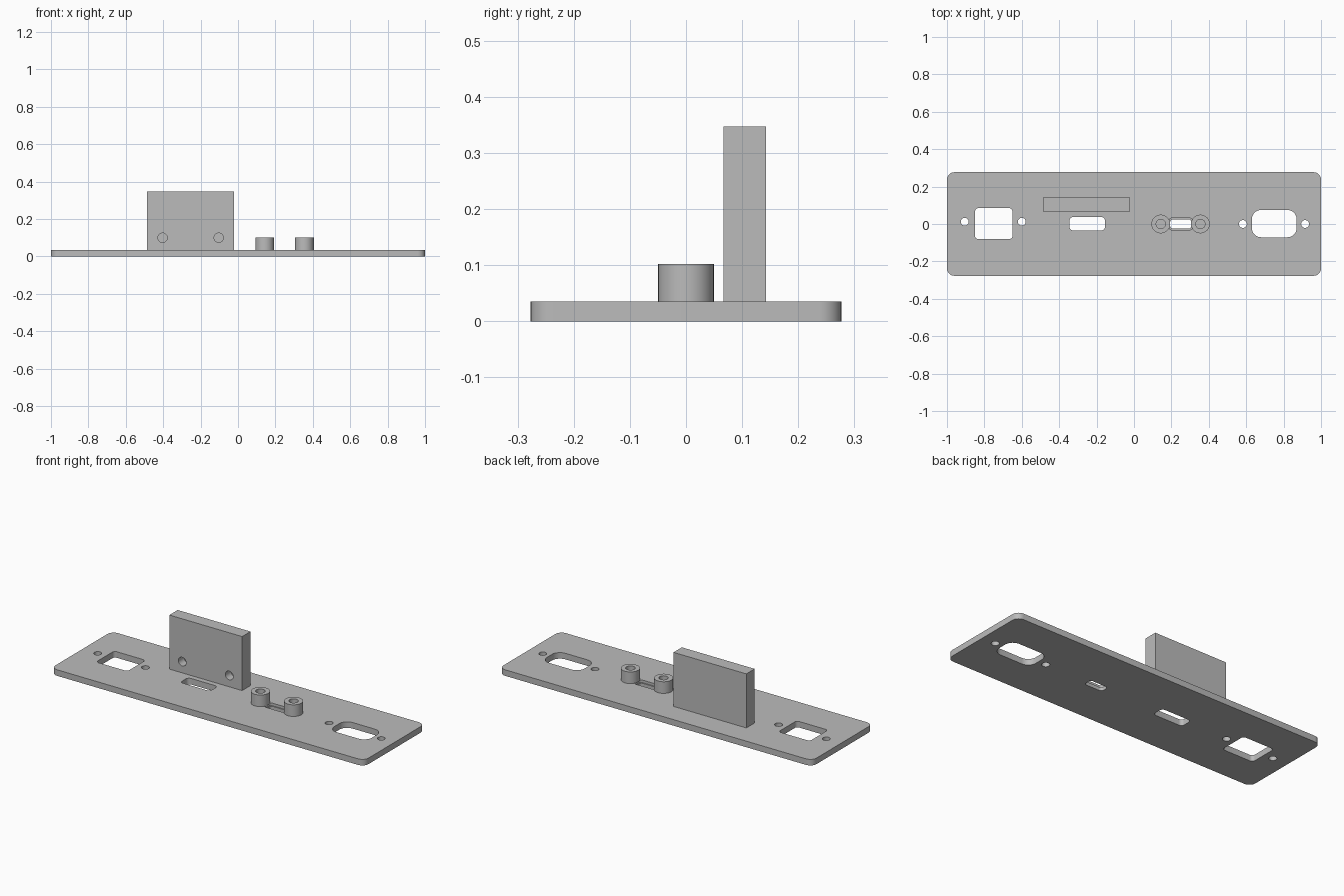
import bpy, math
from math import cos, sin, pi

cube = bpy.data.objects.get("Cube")
if cube:
    bpy.data.objects.remove(cube)

grey = bpy.data.materials.new("plain grey")
grey.use_nodes = True
grey.diffuse_color = (0.5, 0.5, 0.5, 1)
grey.node_tree.nodes["Principled BSDF"].inputs["Base Color"].default_value = (0.5, 0.5, 0.5, 1)


def prism(name, cx, cy, w, d, z0, z1, r=0.0, steps=8):
    """Upright block with rounded corners; a radius of half the width gives a cylinder."""
    ring = []
    for k, (sx, sy) in enumerate([(1, 1), (-1, 1), (-1, -1), (1, -1)]):
        ox, oy = cx + sx * (w / 2 - r), cy + sy * (d / 2 - r)
        for i in range(steps + 1 if r else 1):
            a = (k + i / steps) * pi / 2
            p = (ox + r * cos(a), oy + r * sin(a))
            if not ring or math.dist(p, ring[-1]) > 1e-5:
                ring.append(p)
    if math.dist(ring[0], ring[-1]) < 1e-5:
        ring.pop()
    n = len(ring)
    verts = [(x, y, z) for z in (z0, z1) for x, y in ring]
    faces = [tuple(reversed(range(n))), tuple(range(n, 2 * n))]
    faces += [(i, (i + 1) % n, n + (i + 1) % n, n + i) for i in range(n)]
    mesh = bpy.data.meshes.new(name)
    mesh.from_pydata(verts, [], faces)
    mesh.materials.append(grey)
    obj = bpy.data.objects.new(name, mesh)
    bpy.context.collection.objects.link(obj)
    return obj


def cylinder(name, cx, cy, r, z0, z1):
    return prism(name, cx, cy, 2 * r, 2 * r, z0, z1, r)


def activate(obj):
    bpy.ops.object.select_all(action='DESELECT')
    obj.select_set(True)
    bpy.context.view_layer.objects.active = obj


def cut(target, cutter):
    cutter.hide_render = True
    mod = target.modifiers.new("cut", 'BOOLEAN')
    mod.operation = 'DIFFERENCE'
    mod.solver = 'EXACT'
    mod.object = cutter
    activate(target)
    bpy.ops.object.modifier_apply(modifier=mod.name)
    bpy.data.objects.remove(cutter)


T = 0.035          # plate thickness
LOW, HIGH = -0.1, 0.2

# Base plate with its connector openings
plate = prism("base_plate", 0, 0, 2, 0.554, 0, T, 0.04)
openings = [(-0.75, 0.002, 0.2, 0.166, 0.018),
            (-0.25, 0.001, 0.19, 0.072, 0.02),
            (0.25, 0, 0.114, 0.05, 0.016),
            (0.75, 0.002, 0.24, 0.146, 0.05)]
for x, y, w, d, r in openings:
    cut(plate, prism("opening_cutter", x, y, w, d, LOW, HIGH, r))

# Shallow recess around the slot between the bosses
cut(plate, prism("recess_cutter", 0.25, 0, 0.124, 0.062, 0.02, HIGH, 0.012))

# Screw holes either side of the large openings
for x, y in [(-0.905, 0.012), (-0.6, 0.012), (0.582, 0), (0.915, 0)]:
    cut(plate, cylinder("screw_cutter", x, y, 0.021, LOW, HIGH))

# Upright wall with two blind holes in its front
wall = prism("upright_wall", -0.253, 0.105, 0.465, 0.076, T, 0.347)
for x in (-0.403, -0.103):
    drill = cylinder("wall_cutter", 0, 0, 0.025, -0.05, 0.05)
    drill.rotation_euler.x = pi / 2
    drill.location = (x, 0.067, 0.1)
    cut(wall, drill)

# Pair of hollow screw bosses
bosses = []
for side, x in (("right", 0.143), ("left", 0.355)):
    boss = cylinder("screw_boss_" + side, x, 0, 0.05, T, 0.102)
    cut(boss, cylinder("boss_cutter", x, 0, 0.025, 0.045, HIGH))
    bosses.append(boss)

for obj in [plate, wall] + bosses:
    activate(obj)
    bpy.ops.object.shade_smooth_by_angle(angle=math.radians(30))
